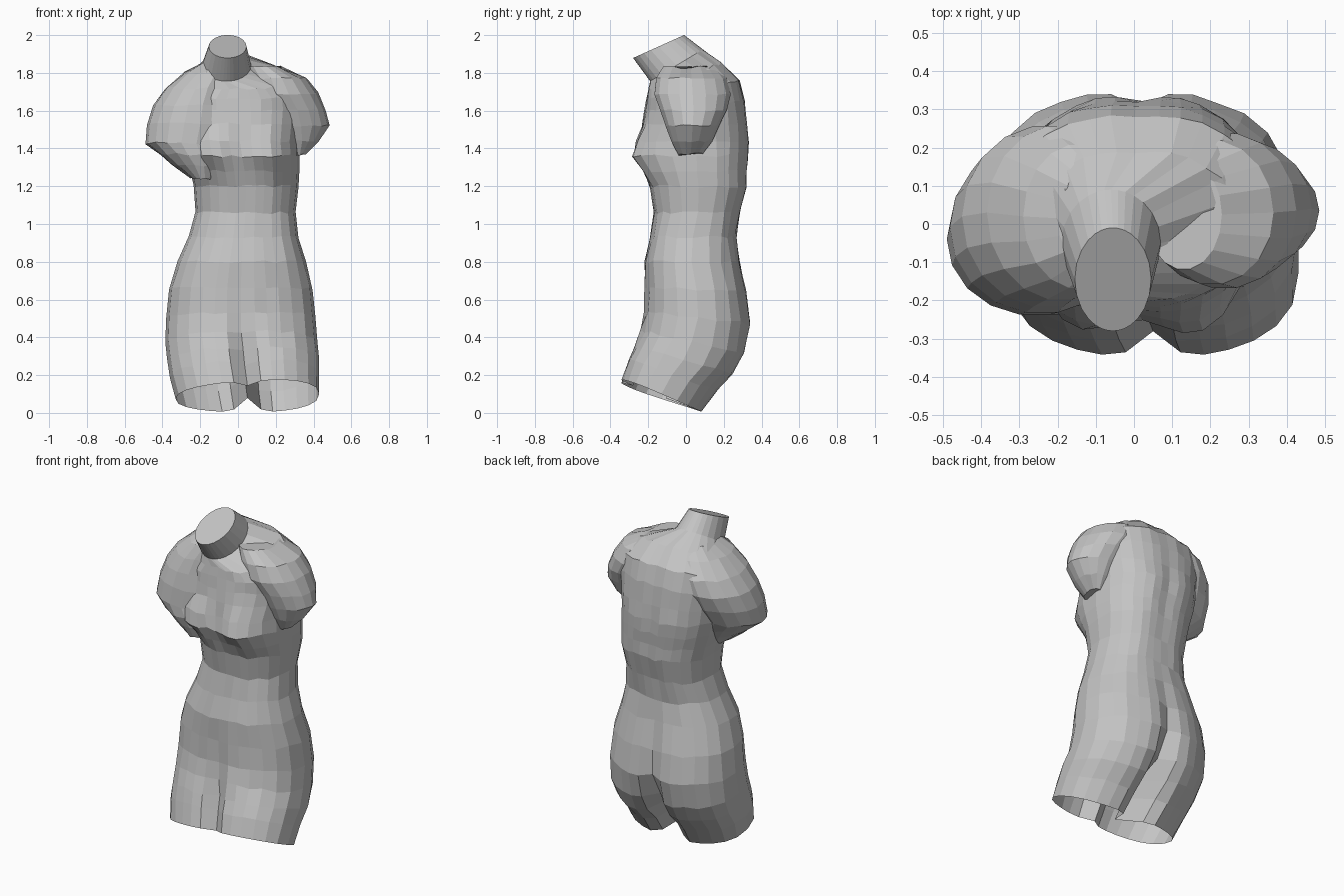
import bpy, bmesh, math, random
from mathutils import Vector

random.seed(4)
cube = bpy.data.objects.get("Cube")
if cube:
    bpy.data.objects.remove(cube, do_unlink=True)

# One plain stone material
stone = bpy.data.materials.new("grey_stone")
stone.use_nodes = True
colour = (0.55, 0.55, 0.55, 1)
stone.diffuse_color = colour
stone.node_tree.nodes["Principled BSDF"].inputs["Base Color"].default_value = colour


def loft(name, rings, cap_start=False):
    """Skin a list of equal-length rings with flat faces and close the top."""
    bm = bmesh.new()
    rows = [[bm.verts.new(p) for p in ring] for ring in rings]
    for low, high in zip(rows, rows[1:]):
        for i in range(len(low)):
            j = (i + 1) % len(low)
            bm.faces.new((low[i], low[j], high[j], high[i]))
    bm.faces.new(rows[-1])
    if cap_start:
        bm.faces.new(rows[0][::-1])
    mesh = bpy.data.meshes.new(name)
    bm.to_mesh(mesh)
    bm.free()
    mesh.materials.append(stone)
    obj = bpy.data.objects.new(name, mesh)
    bpy.context.collection.objects.link(obj)


def gauss(d, width):
    return math.exp(-(d / width) ** 2)


def signed_power(value, power):
    return math.copysign(abs(value) ** power, value)


def angles(sides, crowd=0):
    """Angles round a ring, crowded towards the front and back middle."""
    for i in range(sides):
        a = math.tau * i / sides
        yield a + crowd * math.sin(2 * a)


BUST_CENTRES = (-0.16, 0.18)


def body_ring(z, left, right, front, back, tilt, cleft):
    """Rounded box section, tilted front to back, pinched at the middle."""
    cx, cy = (left + right) / 2, (front + back) / 2
    power = 1.0 if z > 1.9 else 0.84
    ring = []
    for a in angles(28, 0.2):
        x = cx + (right - left) / 2 * signed_power(math.cos(a), power)
        reach = (back - front) / 2 * signed_power(math.sin(a), power)
        # The thighs press together in front and part behind
        pinch = cleft * (0.35 if reach < 0 else 1)
        y = cy + reach * (1 - pinch * gauss(x - cx, 0.055))
        height = z - (tilt + 0.4 * x * max(tilt, 0)) * (y - 0.1)
        if y < cy:
            for bx in BUST_CENTRES:
                y -= 0.09 * gauss(x - bx, 0.13) * gauss(height - 1.38, 0.1)
        # Slight chisel unevenness away from the cut edges
        if 0.1 < z < 1.9:
            y += random.uniform(-0.005, 0.005)
            height += random.uniform(-0.008, 0.008)
        ring.append(Vector((x, y, height)))
    return ring


def shoulder_ring(z, left, right, front, back):
    """Oval level section of a shoulder."""
    cx, cy = (left + right) / 2, (front + back) / 2
    return [Vector((cx + (right - left) / 2 * math.cos(a),
                    cy + (back - front) / 2 * math.sin(a),
                    z + random.uniform(-0.008, 0.008))) for a in angles(18)]


# Thighs to neck: height, left, right, front, back, tilt, cleft
loft("torso", [body_ring(*s) for s in [
    (0, -.33, .43, -.35, .09, .37, .9),
    (.14, -.36, .43, -.315, .17, .33, .85),
    (.25, -.375, .43, -.285, .26, .26, .7),
    (.36, -.385, .42, -.25, .32, .2, .35),
    (.5, -.38, .41, -.225, .345, .1, .15),
    (.65, -.365, .395, -.22, .325, .05, .08),
    (.8, -.32, .36, -.22, .285, 0, .03),
    (.93, -.26, .32, -.19, .27, 0, .03),
    (1.06, -.225, .305, -.17, .29, 0, .04),
    (1.2, -.235, .32, -.19, .325, 0, .04),
    (1.28, -.255, .325, -.21, .33, 0, .04),
    (1.36, -.28, .325, -.22, .335, 0, .04),
    (1.44, -.3, .32, -.22, .335, 0, .04),
    (1.53, -.31, .33, -.225, .33, 0, .03),
    (1.63, -.33, .34, -.215, .315, -.1, .02),
    (1.72, -.335, .34, -.21, .285, -.2, 0),
    (1.82, -.26, .27, -.2, .19, -.35, 0),
    (1.93, -.19, .07, -.19, .09, -.6, 0),
    (2.05, -.155, .045, -.28, -.01, -.45, 0),
]])

# Broken shoulders, merging into the chest: height, left, right, front, back
loft("right_shoulder", [shoulder_ring(*s) for s in [
    (1.24, -.25, -.12, -.19, .05),
    (1.31, -.35, -.06, -.22, .1),
    (1.37, -.42, -.04, -.24, .13),
    (1.43, -.49, -.03, -.24, .16),
    (1.53, -.482, 0, -.235, .22),
    (1.63, -.45, 0, -.22, .26),
    (1.72, -.385, 0, -.2, .26),
    (1.8, -.29, 0, -.17, .21),
    (1.85, -.2, 0, -.12, .15),
]], cap_start=True)
loft("left_shoulder", [shoulder_ring(*s) for s in [
    (1.37, .28, .36, -.04, .09),
    (1.44, .22, .425, -.08, .14),
    (1.52, .12, .485, -.11, .18),
    (1.6, .1, .465, -.14, .22),
    (1.69, .05, .425, -.17, .24),
    (1.77, .04, .365, -.16, .22),
    (1.83, .03, .23, -.12, .17),
]], cap_start=True)
